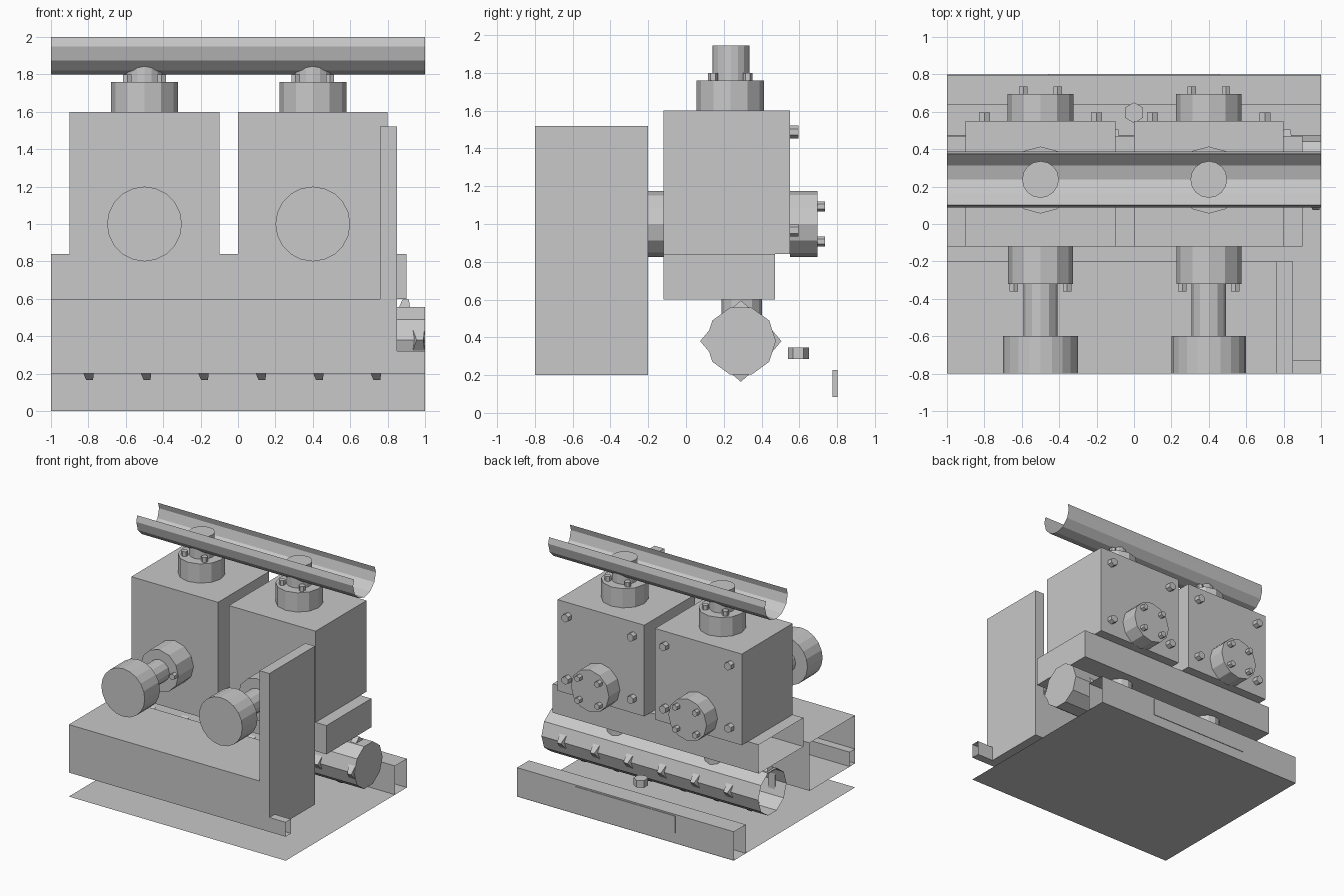
import bpy, bmesh, math
from mathutils import Matrix, Vector

if "Cube" in bpy.data.objects:
    bpy.data.objects.remove(bpy.data.objects["Cube"])

grey = bpy.data.materials.new("machine_grey")
grey.diffuse_color = (0.58, 0.58, 0.58, 1)
grey.use_nodes = True
grey.node_tree.nodes["Principled BSDF"].inputs["Base Color"].default_value = grey.diffuse_color


def finish(name, bm):
    me = bpy.data.meshes.new(name)
    bm.to_mesh(me)
    bm.free()
    me.materials.append(grey)
    ob = bpy.data.objects.new(name, me)
    bpy.context.collection.objects.link(ob)
    return ob


def drop_faces(bm, directions):
    """Leave a part open on the sides facing the given directions."""
    bm.normal_update()
    gone = [f for f in bm.faces if any(f.normal.dot(Vector(d)) > 0.99 for d in directions)]
    bmesh.ops.delete(bm, geom=gone, context='FACES')


LEFT, RIGHT, DOWN = (-1, 0, 0), (1, 0, 0), (0, 0, -1)


def box(name, x, y, z, open_sides=()):
    bm = bmesh.new()
    m = Matrix.Translation(((x[0] + x[1]) / 2, (y[0] + y[1]) / 2, (z[0] + z[1]) / 2))
    m = m @ Matrix.Diagonal((x[1] - x[0], y[1] - y[0], z[1] - z[0], 1))
    bmesh.ops.create_cube(bm, size=1, matrix=m)
    drop_faces(bm, open_sides)
    return finish(name, bm)


TURN = {'X': Matrix.Rotation(math.pi / 2, 4, 'Y'),
        'Y': Matrix.Rotation(math.pi / 2, 4, 'X'),
        'Z': Matrix.Identity(4)}


def rod(name, axis, centre, r, span, sides=12, open_sides=()):
    """Cylinder along an axis; centre gives the two other coordinates."""
    mid = list(centre)
    mid.insert('XYZ'.index(axis), (span[0] + span[1]) / 2)
    bm = bmesh.new()
    bmesh.ops.create_cone(bm, cap_ends=True, segments=sides, radius1=r, radius2=r,
                          depth=span[1] - span[0],
                          matrix=Matrix.Translation(mid) @ TURN[axis])
    drop_faces(bm, open_sides)
    return finish(name, bm)


def bolts(name, axis, centre, offsets, r, span):
    for a, b in offsets:
        rod(name, axis, (centre[0] + a, centre[1] + b), r, span, 6)


def square(d):
    return [(a, b) for a in (-d, d) for b in (-d, d)]


# floor sheet
bm = bmesh.new()
bm.faces.new([bm.verts.new(p) for p in ((-1, -.8, 0), (1, -.8, 0), (1, .8, 0), (-1, .8, 0))])
finish("floor_sheet", bm)

# rear bar with open ends, its label plate and the loose nut
box("rear_bar", (-1, 1), (.64, .797), (0, .24), (LEFT, RIGHT, DOWN))
box("rear_plate", (-.46, .46), (.775, .802), (.085, .228))
rod("loose_nut", 'Z', (0, .595), .055, (.285, .345), 6)

# front housing: low body and tall right panel as one L profile
profile = [(-1, .2), (.85, .2), (.85, 1.52), (.76, 1.52), (.76, .6), (-1, .6)]
bm = bmesh.new()
face = bm.faces.new([bm.verts.new((x, -.8, z)) for x, z in profile])
ext = bmesh.ops.extrude_face_region(bm, geom=[face], use_keep_orig=True)
bmesh.ops.translate(bm, vec=(0, .6, 0),
                    verts=[v for v in ext['geom'] if isinstance(v, bmesh.types.BMVert)])
bmesh.ops.recalc_face_normals(bm, faces=bm.faces)
drop_faces(bm, (LEFT,))
finish("front_housing", bm)
box("front_bar", (-1, 1), (-.8, -.73), (.2, .32), (LEFT, RIGHT))

# beam under the two blocks
box("support_beam", (-1, .9), (-.12, .47), (.6, .84), (LEFT,))

# spiral roller with teeth
RY, RZ = .29, .38
rod("roller", 'X', (RY, RZ), .186, (-1, 1), 10, (LEFT,))
bm = bmesh.new()
for k in range(26):
    x = .965 - .0768 * k
    a = math.pi - k * math.pi / 2
    out = Vector((0, math.cos(a), math.sin(a)))
    side = Vector((0, -math.sin(a), math.cos(a)))
    ends = []
    for s in (-1, 1):
        c = Vector((x, RY, RZ))
        ends.append([bm.verts.new(c + Vector((s * .033, 0, 0)) + out * .16 + side * .065),
                     bm.verts.new(c + Vector((s * .018 + .008, 0, 0)) + out * .215),
                     bm.verts.new(c + Vector((s * .033, 0, 0)) + out * .16 - side * .065)])
    p, q = ends
    bm.faces.new(p)
    bm.faces.new(q[::-1])
    for i in range(3):
        j = (i + 1) % 3
        bm.faces.new((p[j], p[i], q[i], q[j]))
bmesh.ops.recalc_face_normals(bm, faces=bm.faces)
finish("roller_teeth", bm)

# two identical units: block, rear cap, front shaft with wheel, top post
for cx in (-.5, .4):
    box("block", (cx - .4, cx + .4), (-.12, .55), (.84, 1.6))
    bolts("block_bolt", 'Y', (cx, 1.227), [(a, b) for a in (-.3, .3) for b in (-.26, .26)],
          .034, (.54, .595))
    rod("rear_cap", 'Y', (cx, 1), .176, (.55, .695))
    bolts("rear_cap_bolt", 'Y', (cx, 1), square(.092), .026, (.69, .735))
    rod("front_flange", 'Y', (cx, 1), .174, (-.32, -.12))
    bolts("front_flange_bolt", 'Y', (cx, 1), [(-.142, 0), (.142, 0)], .026, (-.36, -.315))
    rod("front_shaft", 'Y', (cx, 1), .092, (-.6, -.32))
    rod("front_wheel", 'Y', (cx, 1), .2, (-.8, -.6), 20)
    rod("top_flange", 'Z', (cx, .235), .179, (1.6, 1.76))
    bolts("top_flange_bolt", 'Z', (cx, .235), square(.092), .026, (1.755, 1.8))
    rod("top_post", 'Z', (cx, .238), .098, (1.76, 1.945), 16)
    rod("lower_post", 'Z', (cx, .295), .107, (.5, .6))

# open gutter rail on top
half = [(.15 * math.sin(math.radians(a)), 1.95 - .15 * math.cos(math.radians(a)))
        for a in (30, 60, 90)] + [(.137, 2.0)]
section = [(-y, z) for y, z in half[::-1]] + [(0, 1.8)] + half
bm = bmesh.new()
rows = [[bm.verts.new((x, .238 + y, z)) for y, z in section] for x in (-1, 1)]
for i in range(len(section) - 1):
    bm.faces.new((rows[0][i], rows[0][i + 1], rows[1][i + 1], rows[1][i])[::-1])
finish("gutter_rail", bm)
